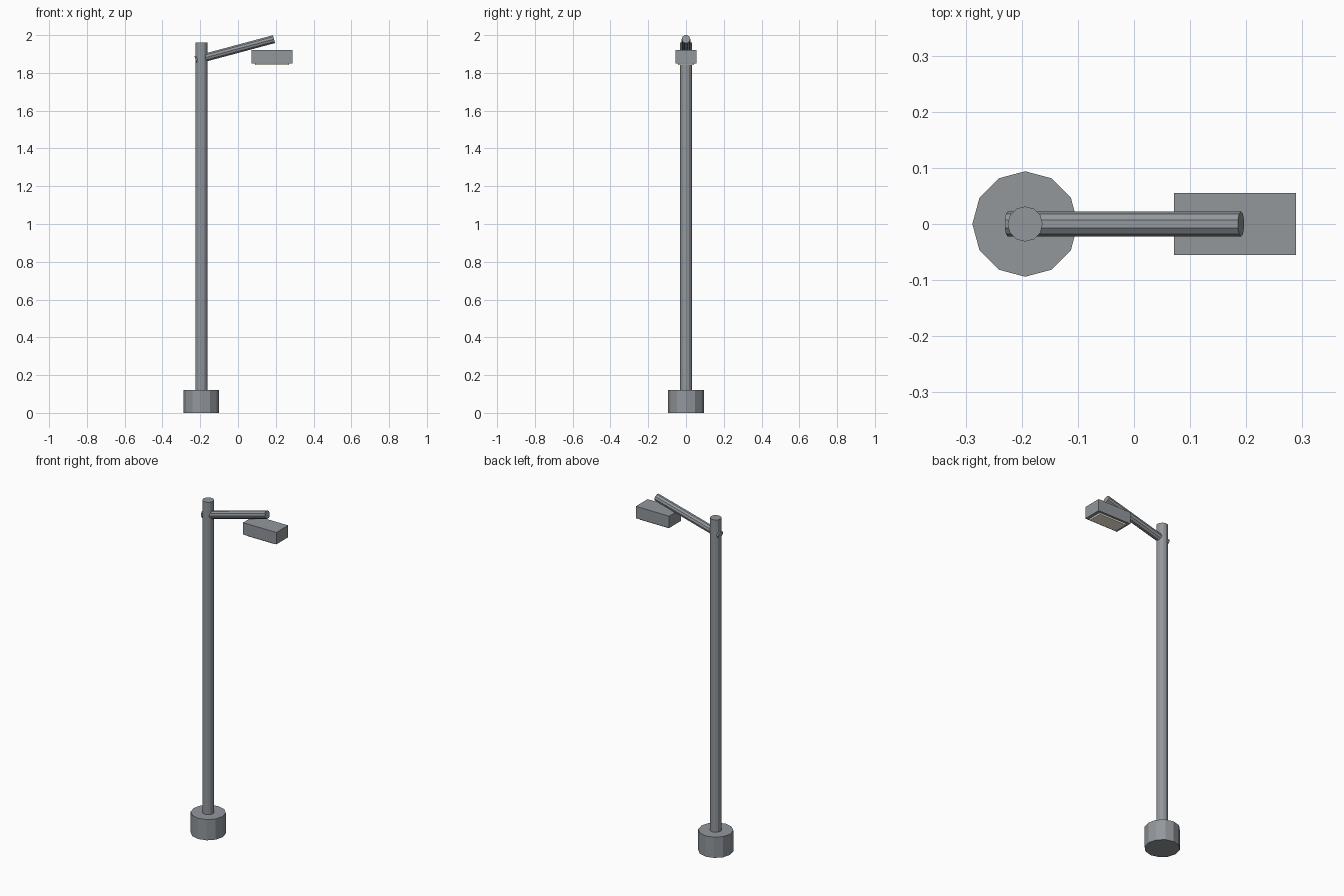
import bpy
import math

if "Cube" in bpy.data.objects:
    bpy.data.objects.remove(bpy.data.objects["Cube"])


def material(name, colour):
    mat = bpy.data.materials.new(name)
    mat.diffuse_color = (*colour, 1)
    mat.use_nodes = True
    mat.node_tree.nodes["Principled BSDF"].inputs["Base Color"].default_value = mat.diffuse_color
    return mat


STEEL = material("dark_steel", (0.29, 0.31, 0.33))
LENS = material("pale_lens", (1.0, 0.95, 0.8))


def cylinder(name, sides, radius, depth, centre, tilt=0.0):
    bpy.ops.mesh.primitive_cylinder_add(vertices=sides, radius=radius, depth=depth,
                                        location=centre, rotation=(0, tilt, 0))
    ob = bpy.context.object
    ob.name = name
    ob.data.materials.append(STEEL)


def box(name, size, centre, mat):
    bpy.ops.mesh.primitive_cube_add(size=1, location=centre)
    ob = bpy.context.object
    ob.name = name
    ob.scale = size
    bpy.ops.object.transform_apply(location=False, rotation=False, scale=True)
    ob.data.materials.append(mat)


POLE_X = -0.194
BASE_H = 0.122
POLE_TOP = 1.962

# Footing and upright pole
cylinder("base", 12, 0.094, BASE_H, (POLE_X, 0, BASE_H / 2))
cylinder("pole", 12, 0.0313, POLE_TOP - BASE_H, (POLE_X, 0, (POLE_TOP + BASE_H) / 2))

# Arm rising 15 degrees towards +x, poking out behind the pole
cylinder("arm", 10, 0.0225, 0.43, (-0.017, 0, 1.923), math.radians(75))

# Lamp housing with a thin pale lens underneath
box("lamp_head", (0.217, 0.11, 0.07), (0.18, 0, 1.885), STEEL)
box("lens", (0.18, 0.084, 0.018), (0.18, 0, 1.85), LENS)
